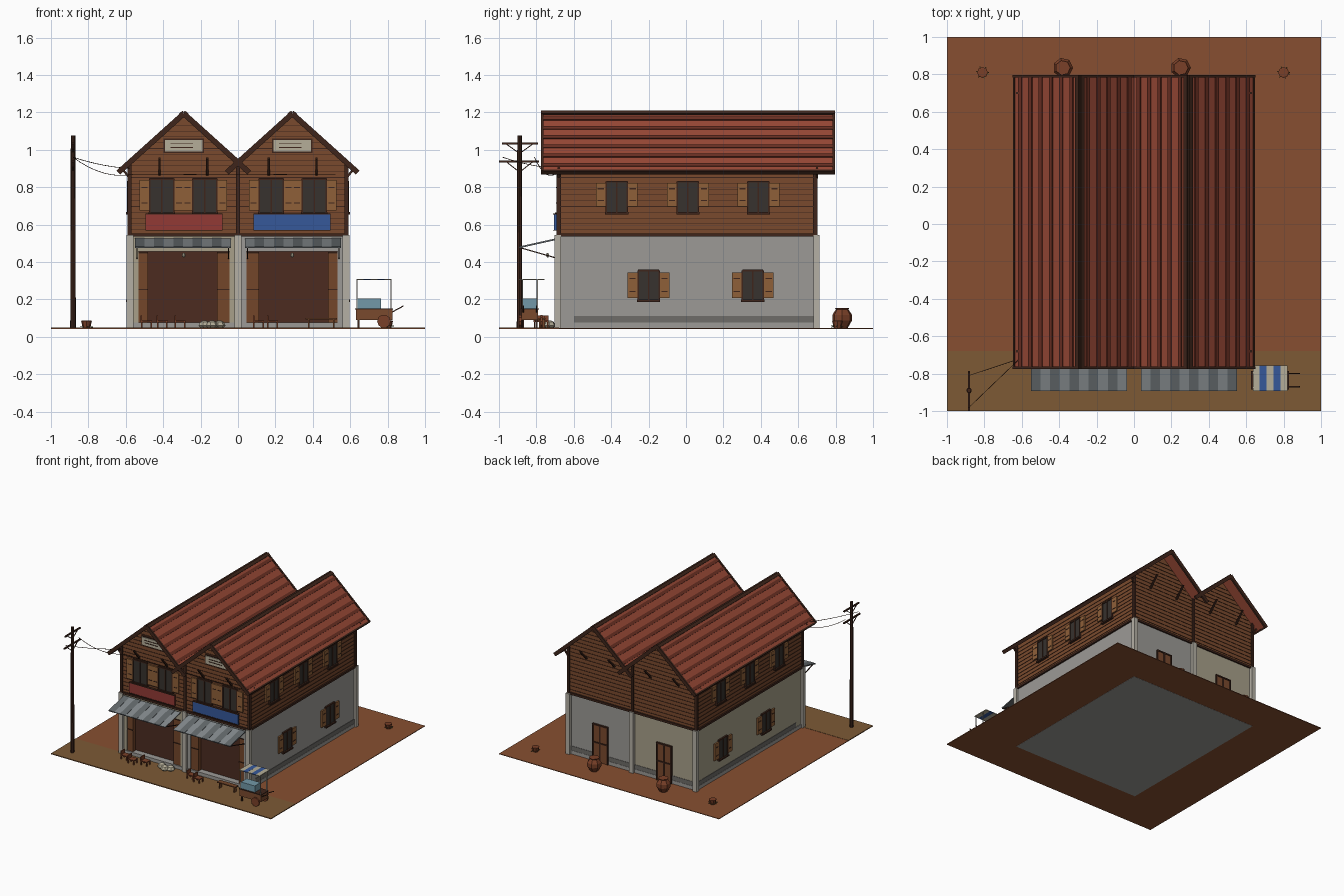
import bpy, bmesh, math, random
from mathutils import Vector, Matrix

if "Cube" in bpy.data.objects:
    bpy.data.objects.remove(bpy.data.objects["Cube"])
random.seed(3)
G = 0.047  # ground level


def mat(name, h):
    m = bpy.data.materials.new(name)
    c = [((h >> k) & 255) / 255 for k in (16, 8, 0)]
    m.diffuse_color = [x / 12.92 if x < .04 else ((x + .055) / 1.055) ** 2.4 for x in c] + [1]
    m.use_nodes = True
    m.node_tree.nodes["Principled BSDF"].inputs["Base Color"].default_value = m.diffuse_color
    return m


WOOD, DARK, LIGHT = mat("wood", 0x7A4A2D), mat("dark_wood", 0x3E251B), mat("light_wood", 0x8F6039)
SHADE, PANE, DOOR = mat("interior", 0x4C2B20), mat("pane", 0x37322E), mat("door_wood", 0x74462A)
GREY, BEIGE, POST = mat("grey_wall", 0x9C9A96), mat("beige_wall", 0xA8A08A), mat("post", 0xB5B0A5)
STAIN, ROOF, RIB = mat("stain", 0x6E6C68), mat("roof_red", 0x994936), mat("roof_rib", 0x6B3023)
DIRT, ROAD, CLAY = mat("dirt", 0x874F31), mat("road", 0x7D5A35), mat("clay", 0x7A4028)
RED, BLUE, TIN1, TIN2 = mat("red", 0x923A35), mat("blue", 0x36589A), mat("tin", 0x858B8E), mat("tin_dark", 0x63696C)
GLASS, CREAM, LEAF = mat("glass", 0x7298A8), mat("cream", 0xB5AE98), mat("leaf", 0x4D5A2C)


def finish(name, bm, m):
    bmesh.ops.recalc_face_normals(bm, faces=bm.faces)
    me = bpy.data.meshes.new(name)
    bm.to_mesh(me)
    bm.free()
    ob = bpy.data.objects.new(name, me)
    me.materials.append(m)
    bpy.context.collection.objects.link(ob)
    return ob


def boxes(name, lst, m):
    bm = bmesh.new()
    for x0, x1, y0, y1, z0, z1 in lst:
        M = Matrix.Translation(((x0 + x1) / 2, (y0 + y1) / 2, (z0 + z1) / 2))
        bmesh.ops.create_cube(bm, size=1, matrix=M @ Matrix.Diagonal((abs(x1 - x0), abs(y1 - y0), abs(z1 - z0), 1)))
    return finish(name, bm, m)


def beams(name, lst, m):
    bm = bmesh.new()
    for p, q, w, h in lst:
        p, q = Vector(p), Vector(q)
        d = (q - p).normalized()
        x = d.cross((0, 0, 1)) if abs(d.z) < .99 else Vector((1, 0, 0))
        x.normalize()
        R = Matrix((x, d.cross(x), d)).transposed().to_4x4()
        S = Matrix.Diagonal((w, h, (q - p).length, 1))
        bmesh.ops.create_cube(bm, size=1, matrix=Matrix.Translation((p + q) / 2) @ R @ S)
    return finish(name, bm, m)


def prisms(name, profiles, y0, y1, m):
    bm = bmesh.new()
    for pts in profiles:
        f = bm.faces.new([bm.verts.new((x, y0, z)) for x, z in pts])
        ext = bmesh.ops.extrude_face_region(bm, geom=[f])['geom']
        bmesh.ops.translate(bm, vec=(0, y1 - y0, 0), verts=[v for v in ext if isinstance(v, bmesh.types.BMVert)])
    return finish(name, bm, m)


def lathe(name, prof, loc, n, m):
    bm = bmesh.new()
    rings = [[bm.verts.new((loc[0] + r * math.cos(a * math.tau / n), loc[1] + r * math.sin(a * math.tau / n), loc[2] + z))
              for a in range(n)] for r, z in prof]
    for a, b in zip(rings, rings[1:]):
        for i in range(n):
            bm.faces.new((a[i], a[(i + 1) % n], b[(i + 1) % n], b[i]))
    bm.faces.new(rings[0])
    bm.faces.new(rings[-1])
    return finish(name, bm, m)


def on(face, u0, u1, z0, z1, d0, d1):
    """Box on an outer wall: u along the wall, d outwards."""
    if face == "front": return (u0, u1, -.68 - d1, -.68 - d0, z0, z1)
    if face == "back": return (u0, u1, .69 + d0, .69 + d1, z0, z1)
    s = 1 if face == "right" else -1
    return (s * (.58 + d0), s * (.58 + d1), u0, u1, z0, z1)


def window(face, c, w, z0, z1, sw, s0, s1):
    h = w / 2
    n = face + "_window"
    boxes(n + "_pane", [on(face, c - h, c + h, z0, z1, -.005, .008)], PANE)
    boxes(n + "_frame", [on(face, c - .004, c + .004, z0, z1, 0, .013), on(face, c - h - .006, c + h + .006, z0 - .008, z0 + .004, 0, .02)]
          + [on(face, c + s * h - .004, c + s * h + .004, z0, z1, 0, .013) for s in (-1, 1)]
          + [on(face, c - h, c + h, z1 - .006, z1 + .004, 0, .013)], DARK)
    sh = [sorted((c + s * (h + .003), c + s * (h + sw))) for s in (-1, 1)]
    boxes(n + "_shutters", [on(face, a, b, s0, s1, 0, .012) for a, b in sh], LIGHT)
    boxes(n + "_slats", [on(face, a + .01, b - .01, z - .003, z + .003, .01, .014)
                         for a, b in sh for z in (s0 + .25 * (s1 - s0), s0 + .75 * (s1 - s0))], DARK)


# ground and road
boxes("ground", [(-1, 1, -1, 1, G - .005, G)], DIRT)
boxes("road", [(-1, 1, -1, -.68, G - .004, G + .002)], ROAD)

# ground floor
boxes("footing", [(-.583, .583, -.685, .695, G - .006, .076)], GREY)
boxes("stain_band", [(-.581, .581, -.6, .693, .076, .112)], STAIN)
for s, m in ((-1, BEIGE), (1, GREY)):
    boxes("lower_walls", [(0, s * .578, -.61, .69, .07, .54), (0, s * .045, -.68, -.61, .07, .54),
                          (s * .532, s * .578, -.68, -.61, .07, .54), (s * .045, s * .532, -.68, -.61, .455, .54)], m)
    boxes("shop_opening", [(s * .045, s * .532, -.635, -.6, .076, .455)], SHADE)
    boxes("shop_doors", [(s * .045, s * .113, -.675, -.64, .076, .453), (s * .482, s * .532, -.675, -.64, .076, .453)], DOOR)
    boxes("shop_door_rails", [(s * .045, s * .113, -.68, -.67, z, z + .006) for z in (.25, .445)]
          + [(s * .482, s * .532, -.68, -.67, z, z + .006) for z in (.25, .445)], DARK)
    boxes("back_door", [on("back", s * .29 - .06, s * .29 + .06, G, .345, 0, .01)], WOOD)
    boxes("back_door_frame", [on("back", s * .29 + t, s * .29 + t + .01, G, .355, 0, .016) for t in (-.07, -.005, .06)]
          + [on("back", s * .29 - .07, s * .29 + .07, z, z + .01, 0, .016) for z in (.2, .345)], DARK)
boxes("concrete_posts", [(x - .018, x + .018, y - .017, y + .017, G, .545) for x in (-.577, 0, .577) for y in (-.685, .698)], POST)

# upper floor
for s in (-1, 1):
    prisms("upper_walls", [[(s * x, z) for x, z in ((0, .54), (.58, .54), (.58, .92), (.29, 1.185), (0, .92))]], -.68, .69, WOOD)
lines = []
for i in range(1, 20):
    z = .54 + i * .031
    half = .285 if z < .92 else .285 * (1.18 - z) / .265
    if half > .02:
        lines += [on(f, s * .29 - half, s * .29 + half, z, z + .003, 0, .003) for f in ("front", "back") for s in (-1, 1)]
    if z < .89:
        lines += [on(f, -.68, .69, z, z + .003, 0, .003) for f in ("left", "right")]
boxes("plank_lines", lines, DARK)
boxes("floor_beams", [on(f, -.59, .59, .535, .552, -.01, .012) for f in ("front", "back")]
      + [on(f, -.69, .7, .535, .552, -.01, .012) for f in ("left", "right")], DARK)
boxes("corner_boards", [(x - .01, x + .01, y - .012, y + .012, .54, .93) for x in (-.58, 0, .58) for y in (-.68, .69)], DARK)

# windows
for s in (-1, 1):
    for c in (.177, .408):
        window("front", s * c, .128, .66, .845, .055, .675, .838)
for f in ("left", "right"):
    for c in (-.37, .01, .387):
        window(f, c, .112, .662, .83, .056, .697, .823)
    for c in (-.2, .357):
        window(f, c, .112, .195, .355, .056, .208, .345)

# gable vents, signs, brackets
for s, m in ((-1, RED), (1, BLUE)):
    boxes("sign", [on("front", s * .083, s * .495, .57, .655, .012, .026)], m)
    boxes("sign_trim", [on("front", s * .083, s * .495, z, z + .005, .01, .03) for z in (.567, .653)], DARK)
    boxes("vent_frame", [on("front", s * .29 - .107, s * .29 + .107, .983, 1.06, 0, .008)], DARK)
    boxes("vent_panel", [on("front", s * .29 - .1, s * .29 + .1, .99, 1.053, 0, .014)], CREAM)
    boxes("vent_slats", [on("front", s * .29 - .07, s * .29 + .05, z, z + .004, .01, .018) for z in (1.01, 1.03)], DARK)
    beams("gable_brackets", [((s * x, y0, .865), (s * x, y1, .955), .012, .012) for x in (.165, .42) for y0, y1 in ((-.68, -.755), (.69, .775))], DARK)
    beams("eave_brackets", [((s * .58, y, .85), (s * .625, y, .905), .012, .012) for y in (-.68, .7)], DARK)

# roof
K, T = Vector((.35, -.315)).normalized(), .466


def slope(xr, s, d0, d1, t0, t1):
    n = Vector((-K.y, K.x))
    return [(xr + s * p.x, 1.195 + p.y) for p in (K * d0 + n * t0, K * d1 + n * t0, K * d1 + n * t1, K * d0 + n * t1)]


sides = [(xr, s) for xr in (-.29, .29) for s in (-1, 1)]
end = lambda xr, s: T if xr * s > 0 else .395  # inner slopes stop at the valley
prisms("roof_sheets", [slope(xr, s, 0, end(xr, s), -.006, .006) for xr, s in sides], -.765, .785, ROOF)
prisms("roof_ribs", [slope(xr, s, .04 + i * .074, .064 + i * .074, .005, .012) for xr, s in sides
                     for i in range(6 if xr * s > 0 else 5)], -.765, .785, RIB)
for y in (-.776, .782):
    prisms("rake_boards", [slope(xr, s, 0, T + .006, -.016, .013) for xr, s in sides], y, y + .014, DARK)
prisms("ridge_caps", [slope(xr, s, -.004, .02, .004, .015) for xr, s in sides], -.776, .796, DARK)
prisms("eave_boards", [slope(xr, s, T - .006, T + .006, -.016, .01) for xr, s in sides if xr * s > 0], -.77, .79, DARK)

# awnings
for s in (-1, 1):
    for k, m in ((0, TIN1), (1, TIN2)):
        xs = [s * (.037 + .0515 * (i + .5)) for i in range(k, 10, 2)]
        beams("awning_strips", [((x, -.69, .523), (x, -.892, .478), .0515, .006 + .003 * k) for x in xs], m)
    beams("awning_struts", [((s * x, -.885, .476), (s * x, -.69, .42), .006, .006) for x in (.05, .54)], DARK)
    lathe("bulb", [(.004, 0), (.01, .008), (.006, .022)], (s * .29, -.74, .425), 6, CREAM)

# utility pole and wires
lathe("utility_pole", [(.015, 0), (.012, 1.03)], (-.882, -.89, G), 8, DARK)
beams("cross_arms", [((-.882, -.985, 1.033), (-.882, -.79, 1.033), .012, .01), ((-.882, -1, .938), (-.882, -.785, .938), .012, .01)]
      + [((-.882, -.89, .88), (-.882, y, .935), .005, .005) for y in (-.96, -.82)]
      + [((-.882, -.89, .98), (-.882, y, 1.03), .005, .005) for y in (-.96, -.82)], DARK)


def wire(p, q, sag):
    p, q = Vector(p), Vector(q)
    pts = [p.lerp(q, i / 8) - Vector((0, 0, sag * 4 * (i / 8) * (1 - i / 8))) for i in range(9)]
    beams("wire", [(a, b, .003, .003) for a, b in zip(pts, pts[1:])], DARK)


wire((-.882, -.98, .96), (-.58, -.69, .9), .01)
wire((-.882, -.81, .96), (-.55, -.7, .87), .04)
wire((-.55, -.7, .87), (.52, -.7, .87), .003)

# food cart
boxes("cart_body", [(.63, .825, -.88, -.79, .09, .147)], WOOD)
boxes("cart_trim", [(.626, .829, -.884, -.786, .145, .152)], DARK)
boxes("cart_glass_box", [(.64, .765, -.875, -.8, .15, .205)], GLASS)
boxes("cart_posts", [(x - .003, x + .003, y - .003, y + .003, .147, .308) for x in (.637, .818) for y in (-.875, -.795)], POST)
for k, m in ((0, BLUE), (1, CREAM)):
    boxes("cart_canopy", [(.635 + i * .0372, .672 + i * .0372, -.892, -.757, .304, .31) for i in range(1 - k, 5, 2)], m)
beams("cart_handles", [((.82, y, .13), (.885, y, .165), .006, .006) for y in (-.87, -.8)], DARK)
boxes("cart_legs", [(.64, .65, y, y + .01, G, .09) for y in (-.875, -.805)], DARK)
for y in (-.886, -.773):
    w = lathe("cart_wheel", [(.036, -.006), (.036, .006)], (0, 0, 0), 10, CLAY)
    w.rotation_euler, w.location = (math.pi / 2, 0, 0), (.78, y, .083)

# stools, sacks and bench
for x, y in ((-.49, -.76), (-.405, -.79), (-.31, -.76), (.11, -.76), (.185, -.78)):
    boxes("stool", [(x - .03, x + .03, y - .025, y + .025, .078, .086), (x - .03, x - .022, y - .025, y + .025, .086, .115)]
          + [(x + a - .004, x + a + .004, y + b - .004, y + b + .004, G, .08) for a in (-.025, .025) for b in (-.02, .02)], CLAY)
for x, y in ((-.18, -.73), (-.14, -.75), (-.1, -.73)):
    lathe("sack", [(.022, 0), (.034, .012), (.024, .032), (.008, .04)], (x, y, G), 7, CREAM)
boxes("bench", [(.36, .53, -.79, -.75, .092, .1)] + [(x, x + .008, -.785, -.755, G, .093) for x in (.375, .508)], DOOR)

# water jars and plant pots at the back
for x in (-.38, .25):
    lathe("water_jar", [(.03, 0), (.054, .04), (.054, .07), (.034, .1), (.04, .108)], (x, .835, G), 7, CLAY)
for x in (-.81, .8):
    lathe("plant_pot", [(.02, 0), (.029, .038), (.022, .04)], (x, .81, G), 8, CLAY)
    beams("grass", [((x, .81, G + .01), (x + .035 * math.cos(a), .81 + .035 * math.sin(a), G + .004 + random.random() * .01), .004, .003)
                    for a in range(7)], LEAF)
